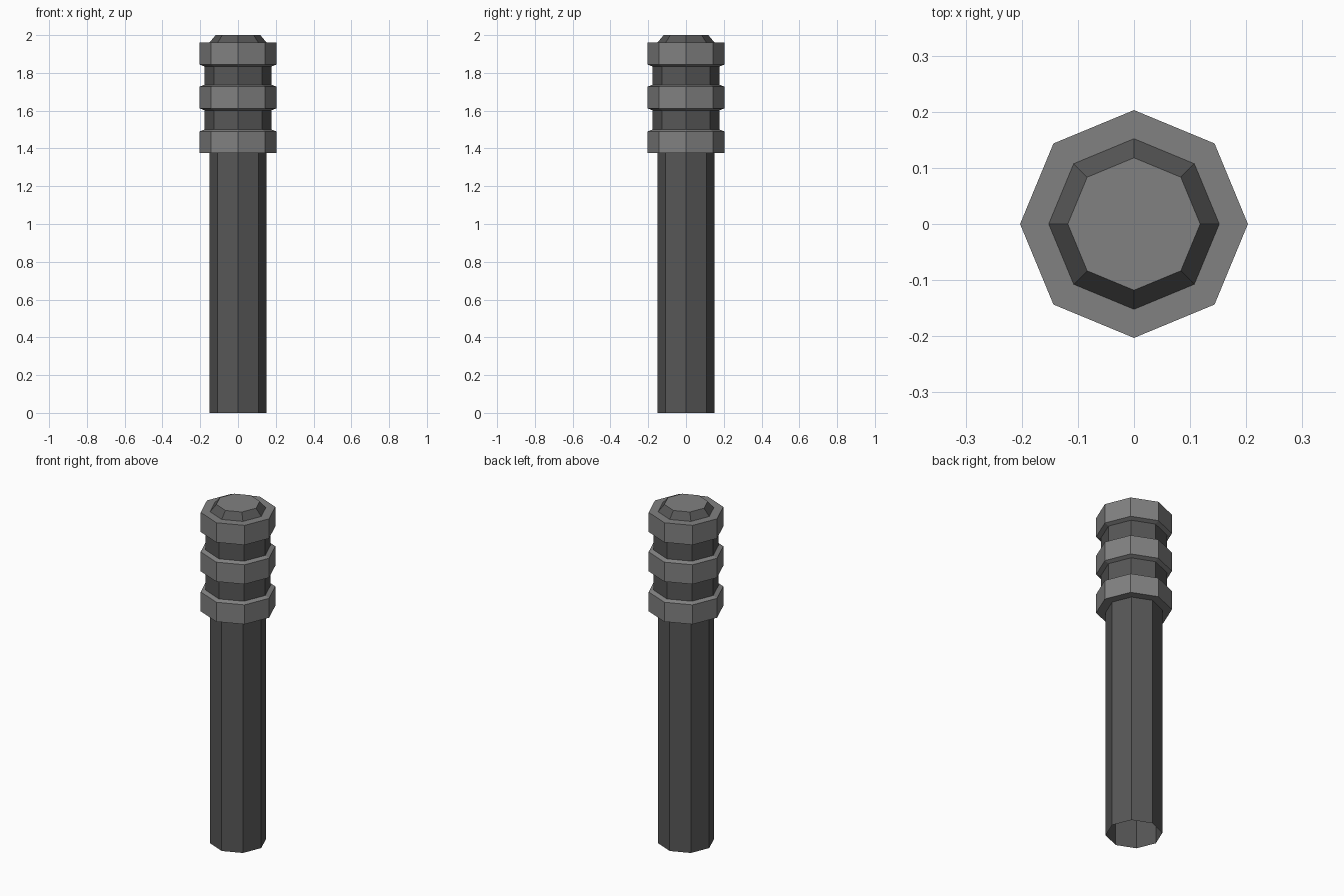
import bpy, bmesh, math

if "Cube" in bpy.data.objects:
    bpy.data.objects.remove(bpy.data.objects["Cube"])

def material(name, v):
    m = bpy.data.materials.new(name)
    m.diffuse_color = (v, v, v, 1)
    m.use_nodes = True
    m.node_tree.nodes["Principled BSDF"].inputs["Base Color"].default_value = m.diffuse_color
    return m

dark = material("dark grey", 0.095)
light = material("light grey", 0.22)

def lathe(name, profile, mat, cap=False, cap_mat=None):
    """Eight-sided surface through (radius, z) points, listed bottom to top."""
    bm = bmesh.new()
    rings = [[bm.verts.new((r * math.cos(i * math.pi / 4), r * math.sin(i * math.pi / 4), z))
              for i in range(8)] for r, z in profile]
    for a, b in zip(rings, rings[1:]):
        for i in range(8):
            j = (i + 1) % 8
            bm.faces.new((a[i], a[j], b[j], b[i]))
    if cap:
        bm.faces.new(rings[-1]).material_index = 1
    me = bpy.data.meshes.new(name)
    bm.to_mesh(me)
    bm.free()
    me.materials.append(mat)
    if cap_mat:
        me.materials.append(cap_mat)
    ob = bpy.data.objects.new(name, me)
    bpy.context.collection.objects.link(ob)

R, S, G = 0.203, 0.152, 0.178   # collar, shaft and groove radii

# Shaft, open at the bottom
lathe("shaft", [(S, 0), (S, 1.375)], dark)

# Three raised collars
lathe("lower_collar", [(S, 1.375), (R, 1.375), (R, 1.49), (G, 1.50)], light)
lathe("middle_collar", [(G, 1.602), (R, 1.612), (R, 1.727), (G, 1.737)], light)
lathe("upper_collar", [(G, 1.834), (R, 1.844), (R, 1.96), (S, 1.96)], light)

# Grooves between the collars
lathe("lower_groove", [(G, 1.50), (G, 1.602)], dark)
lathe("upper_groove", [(G, 1.737), (G, 1.834)], dark)

# Bevelled end cap with a lighter top
lathe("end_cap", [(S, 1.96), (0.118, 2.0)], dark, True, light)
